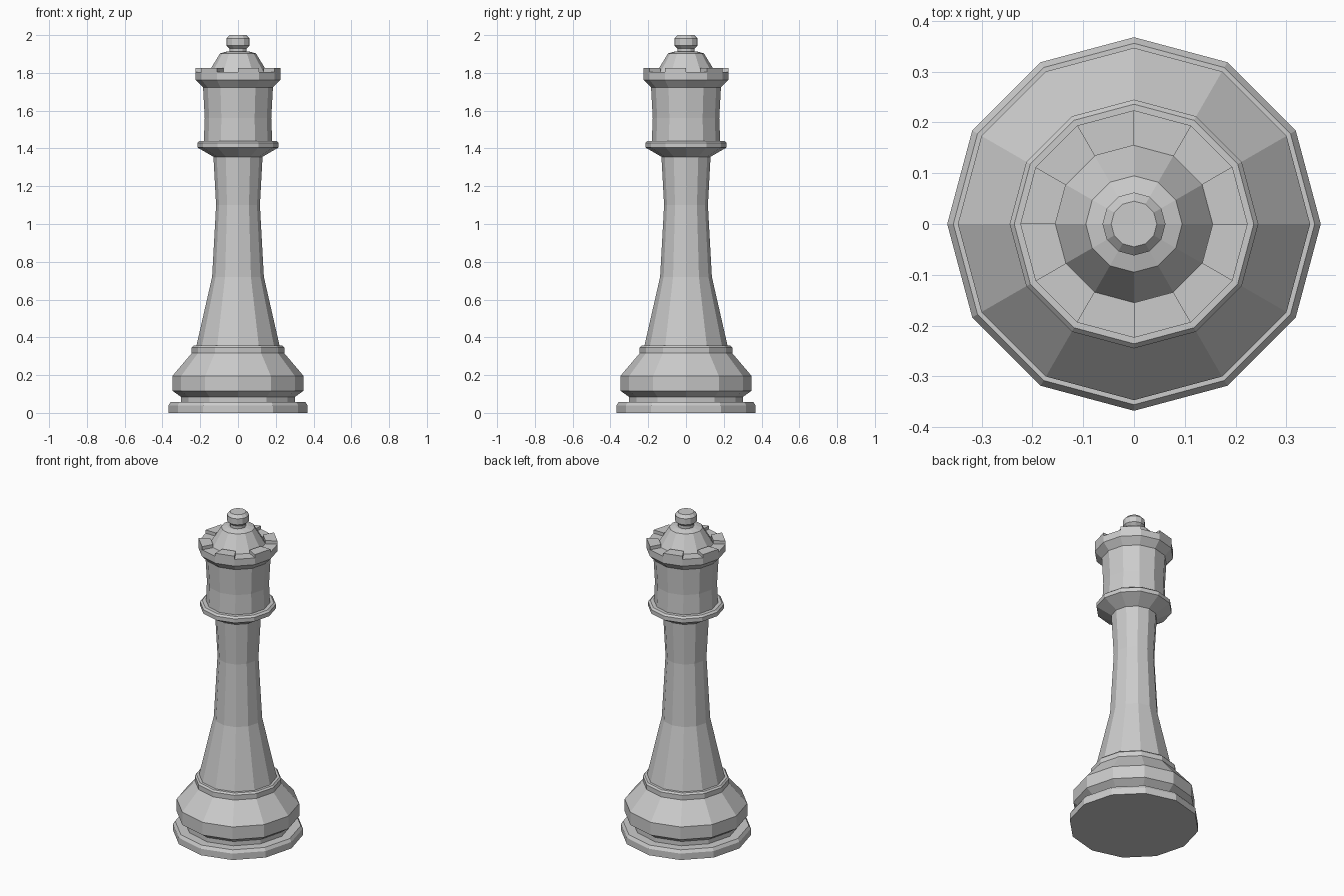
import bpy, bmesh
from math import cos, sin, pi

if "Cube" in bpy.data.objects:
    bpy.data.objects.remove(bpy.data.objects["Cube"])

SIDES = 12


def ring_point(r, z, i):
    a = 2 * pi * i / SIDES
    return (r * cos(a), r * sin(a), z)


def finish(name, bm):
    bmesh.ops.recalc_face_normals(bm, faces=bm.faces)
    mesh = bpy.data.meshes.new(name)
    bm.to_mesh(mesh)
    bm.free()
    obj = bpy.data.objects.new(name, mesh)
    bpy.context.collection.objects.link(obj)
    return obj


def lathe(name, profile):
    """Turn a bottom-to-top (radius, height) profile into a closed faceted solid."""
    bm = bmesh.new()
    rings = [[bm.verts.new(ring_point(r, z, i)) for i in range(SIDES)]
             for r, z in profile]
    for lo, hi in zip(rings, rings[1:]):
        for i in range(SIDES):
            j = (i + 1) % SIDES
            bm.faces.new((lo[i], lo[j], hi[j], hi[i]))
    bm.faces.new(rings[0][::-1])
    bm.faces.new(rings[-1])
    return finish(name, bm)


# Foot plate, groove, wide bulge and the ledge under the stem
lathe("base", [(0.368, 0), (0.368, 0.04), (0.356, 0.058), (0.302, 0.058),
               (0.302, 0.085), (0.347, 0.117), (0.347, 0.196),
               (0.245, 0.316), (0.245, 0.346), (0.236, 0.356)])

# Flared stem
lathe("stem", [(0.22, 0.356), (0.137, 0.72), (0.116, 1.10), (0.13, 1.356)])

# Collar between stem and head
lathe("collar", [(0.13, 1.356), (0.215, 1.405), (0.215, 1.43), (0.203, 1.44)])

# Waisted head widening into the crown rim
lathe("head", [(0.181, 1.44), (0.176, 1.56), (0.185, 1.723),
               (0.224, 1.763), (0.224, 1.805)])

# Dome on top of the head
lathe("dome", [(0.155, 1.805), (0.095, 1.903), (0.06, 1.913)])

# Finial with short neck and rounded knob
lathe("finial", [(0.046, 1.913), (0.046, 1.93), (0.062, 1.945),
                 (0.062, 1.982), (0.045, 2.0)])

# Crown battlements: raised blocks on every other side
bm = bmesh.new()
for s in range(1, SIDES, 2):
    lo, hi = [[bm.verts.new(ring_point(r, z, i))
               for r, i in ((0.155, s), (0.224, s), (0.224, s + 1), (0.155, s + 1))]
              for z in (1.805, 1.825)]
    bm.faces.new(lo[::-1])
    bm.faces.new(hi)
    for k in range(4):
        n = (k + 1) % 4
        bm.faces.new((lo[k], lo[n], hi[n], hi[k]))
finish("crown_battlements", bm)
